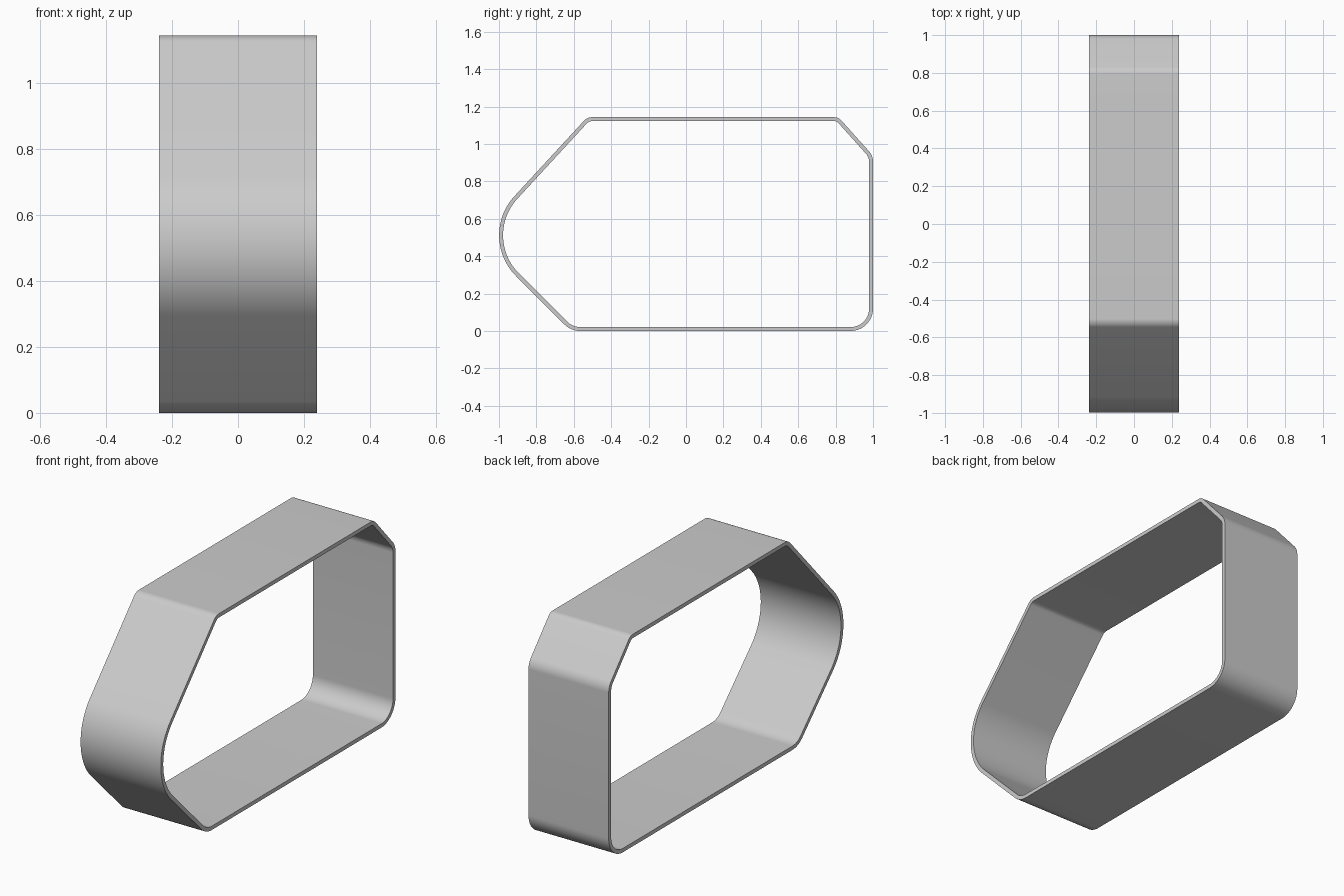
import bpy, bmesh, math
from mathutils import Vector

cube = bpy.data.objects.get("Cube")
if cube:
    bpy.data.objects.remove(cube)

HALF_WIDTH = 0.239
THICKNESS = 0.021

# Side profile corners, counter-clockwise: y, z, outer radius, arc steps
CORNERS = [
    (-0.615, 0.0, 0.12, 10),      # lower front
    (1.0, 0.0, 0.12, 16),         # lower back
    (1.0, 0.937, 0.085, 10),      # back chamfer, bottom
    (0.815, 1.143, 0.05, 10),     # back chamfer, top
    (-0.528, 1.143, 0.06, 10),    # upper front
    (-1.118, 0.503, 0.308, 28),   # rounded nose
]


def rounded_outlines(corners, thickness):
    """Return matching outer and inner outlines with concentric corner arcs."""
    outer, inner = [], []
    points = [Vector((y, z)) for y, z, _, _ in corners]
    for i, (_, _, radius, steps) in enumerate(corners):
        corner = points[i]
        d_in = (corner - points[i - 1]).normalized()
        d_out = (points[(i + 1) % len(points)] - corner).normalized()
        start = math.atan2(-d_in.x, d_in.y)
        turn = math.atan2(d_in.x * d_out.y - d_in.y * d_out.x, d_in.dot(d_out))
        centre = corner + (d_out - d_in).normalized() * radius / math.cos(turn / 2)
        for s in range(steps + 1):
            a = start + turn * s / steps
            ray = Vector((math.cos(a), math.sin(a)))
            outer.append(centre + ray * radius)
            inner.append(centre + ray * (radius - thickness))
    return outer, inner


# Band: sweep the wall section across the width
outer, inner = rounded_outlines(CORNERS, THICKNESS)
bm = bmesh.new()
loops = []
for outline, x in ((outer, -HALF_WIDTH), (outer, HALF_WIDTH),
                   (inner, HALF_WIDTH), (inner, -HALF_WIDTH)):
    loops.append([bm.verts.new((x, p.x, p.y)) for p in outline])
count = len(outer)
for k in range(4):
    a, b = loops[k], loops[(k + 1) % 4]
    for i in range(count):
        j = (i + 1) % count
        bm.faces.new((a[i], a[j], b[j], b[i]))
bmesh.ops.recalc_face_normals(bm, faces=bm.faces)
mesh = bpy.data.meshes.new("band")
bm.to_mesh(mesh)
bm.free()
band = bpy.data.objects.new("band", mesh)
bpy.context.collection.objects.link(band)

# Plain grey material
grey = bpy.data.materials.new("grey")
grey.use_nodes = True
colour = (0.6, 0.6, 0.6, 1.0)
grey.diffuse_color = colour
grey.node_tree.nodes["Principled BSDF"].inputs["Base Color"].default_value = colour
mesh.materials.append(grey)

# Smooth bends, sharp rims
bpy.ops.object.select_all(action="DESELECT")
band.select_set(True)
bpy.context.view_layer.objects.active = band
bpy.ops.object.shade_smooth_by_angle(angle=math.radians(30))
